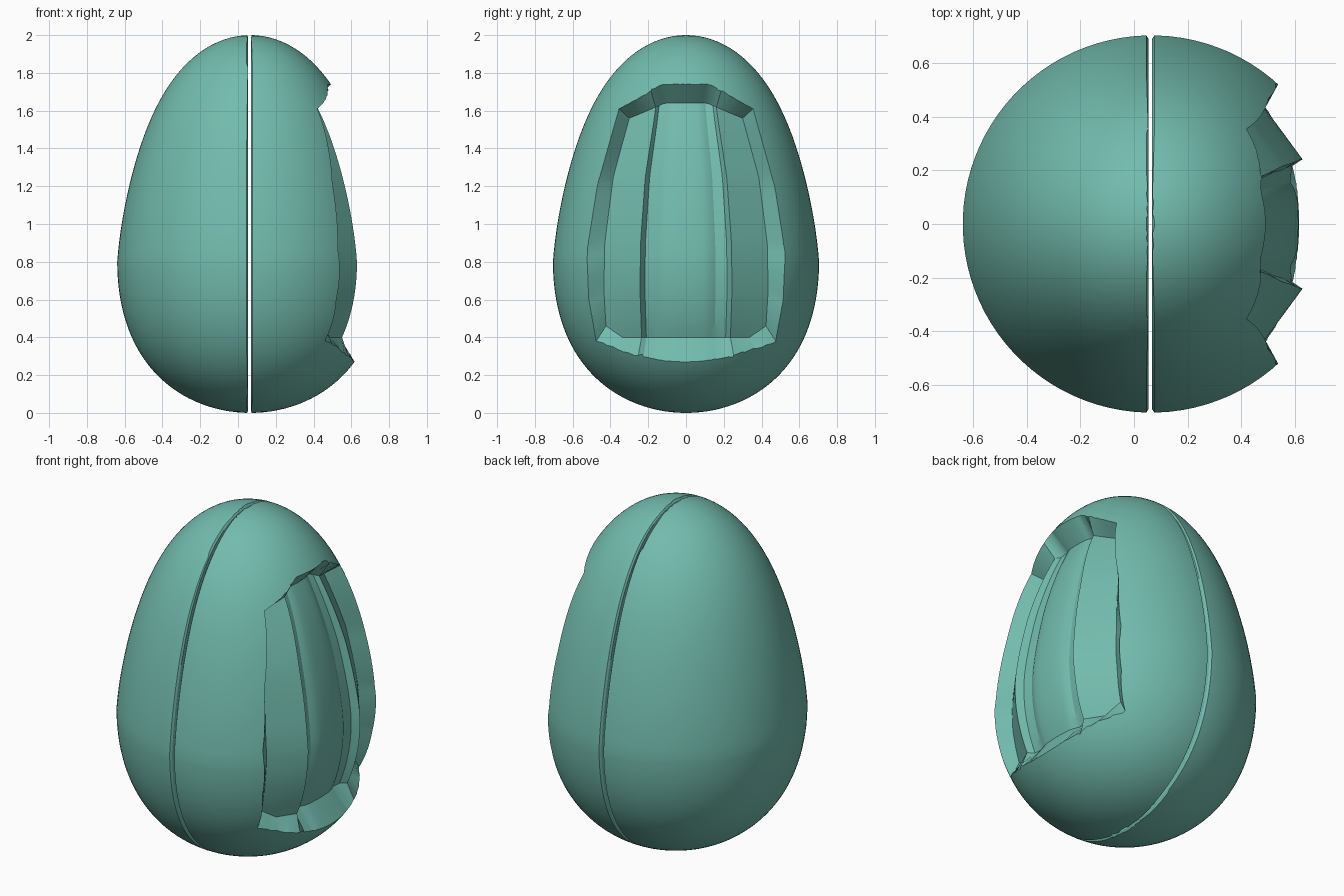
import bpy, bmesh, math
from mathutils import Vector

if "Cube" in bpy.data.objects:
    bpy.data.objects.remove(bpy.data.objects["Cube"])

CX, R = 0.065, 0.705          # egg axis and largest radius
GAP = 0.007                   # half the slot between the two shells


def egg_r(z):
    """Egg radius at height z, widest at z = 0.8."""
    if z > 0.8:
        t = min((z - 0.8) / 1.2, 1)
        return R * math.sqrt(1 - t * t) * (1 - 0.04 * math.sin(math.pi * t))
    t = min((0.8 - z) / 0.8, 1)
    return R * math.sqrt(1 - t * t) * (1 + 0.13 * t * t * (1 - t * 0.3))


def interp(table, x):
    for (a, fa), (b, fb) in zip(table, table[1:]):
        if x <= b:
            return fa + (fb - fa) * max(0, (x - a) / (b - a))
    return table[-1][1]


mat = bpy.data.materials.new("shell_green")
mat.diffuse_color = (0.17, 0.50, 0.42, 1)
mat.use_nodes = True
mat.node_tree.nodes["Principled BSDF"].inputs["Base Color"].default_value = mat.diffuse_color


def to_object(name, bm):
    bmesh.ops.recalc_face_normals(bm, faces=bm.faces)
    me = bpy.data.meshes.new(name)
    bm.to_mesh(me)
    bm.free()
    ob = bpy.data.objects.new(name, me)
    bpy.context.collection.objects.link(ob)
    return ob


def activate(ob):
    bpy.ops.object.select_all(action='DESELECT')
    ob.select_set(True)
    bpy.context.view_layer.objects.active = ob


def half_egg(name, side):
    """Lathed egg, cut flat beside the slot and given a small edge bevel."""
    bm = bmesh.new()
    n, m = 96, 64
    rings = []
    for i in range(1, m):
        c = math.cos(math.pi * i / m)
        z = 0.8 + (1.2 if c > 0 else 0.8) * c
        r = egg_r(z)
        rings.append([bm.verts.new((CX + r * math.cos(2 * math.pi * (j + .5) / n),
                                    r * math.sin(2 * math.pi * (j + .5) / n), z))
                      for j in range(n)])
    top, bot = bm.verts.new((CX, 0, 2)), bm.verts.new((CX, 0, 0))
    for j in range(n):
        k = (j + 1) % n
        bm.faces.new((top, rings[0][j], rings[0][k]))
        bm.faces.new((bot, rings[-1][k], rings[-1][j]))
        for a, b in zip(rings, rings[1:]):
            bm.faces.new((a[j], b[j], b[k], a[k]))
    xc = CX - 0.004 + side * GAP
    bmesh.ops.bisect_plane(bm, geom=bm.verts[:] + bm.edges[:] + bm.faces[:],
                           plane_co=(xc, 0, 0), plane_no=(-side, 0, 0), clear_outer=True)
    # flat wall with a chamfered rim
    edge = [e for e in bm.edges if e.is_boundary]
    ext = bmesh.ops.extrude_edge_only(bm, edges=edge)
    for v in [g for g in ext["geom"] if isinstance(g, bmesh.types.BMVert)]:
        d = Vector((0, v.co.y, v.co.z - 0.9))
        v.co -= d.normalized() * 0.012
    for v in {v for e in edge for v in e.verts}:
        v.co.x += side * 0.008
    bmesh.ops.holes_fill(bm, edges=[e for e in bm.edges if e.is_boundary], sides=0)
    return to_object(name, bm)


# Recess layout: u runs across, v runs up
W_IN = [(.40, .42), (.65, .435), (.9, .43), (1.25, .385), (1.56, .30), (1.65, .28)]
W_OUT = [(.27, .44), (.38, .475), (.6, .515), (.85, .525), (1.2, .47), (1.61, .355), (1.75, .32)]
FLOOR = [(0, .615), (.22, .61), (.3, .60), (.36, .585), (.5, .59), (.56, .63), (1, .49)]


def recess_point(u, v, outer):
    a = abs(u)
    if outer:
        zb, zt = .27 + .11 * a * a, 1.74 - .13 * max(0, (a - .4) / .6)
    else:
        zb, zt = .40 + .06 * max(0, (a - .8) / .2), 1.64 - .08 * max(0, (a - .4) / .6)
    z = zb + (zt - zb) * v
    y = u * interp(W_OUT if outer else W_IN, z)
    r = egg_r(z)
    if outer:
        return Vector((CX + math.sqrt(max(r * r - y * y, 0)), y, z))
    return Vector((CX + (interp(FLOOR, a) - CX) * (r - .15) / .555, y, z))


def recess_cutter():
    bm = bmesh.new()
    half = [.11, .22, .3, .36, .43, .5, .56, .68, .8, .9, 1]
    us = [-u for u in reversed(half)] + [0] + half
    vs = [i / 28 for i in range(29)]
    nu, nv = len(us), len(vs)
    # ribbed floor
    g = [[bm.verts.new(recess_point(u, v, False)) for u in us] for v in vs]
    for i in range(nv - 1):
        for j in range(nu - 1):
            bm.faces.new((g[i][j], g[i][j + 1], g[i + 1][j + 1], g[i + 1][j]))
    # sloping walls that continue past the shell
    ids = ([(0, j) for j in range(nu)] + [(i, nu - 1) for i in range(1, nv)]
           + [(nv - 1, j) for j in range(nu - 2, -1, -1)] + [(i, 0) for i in range(nv - 2, 0, -1)])
    loops = [[g[i][j] for i, j in ids], [], []]
    for i, j in ids:
        q = recess_point(us[j], vs[i], False)
        p = recess_point(us[j], vs[i], True)
        p2 = p + (p - q) * 0.5
        loops[1].append(bm.verts.new(p2))
        loops[2].append(bm.verts.new((1.2, p2.y, p2.z)))
    n = len(ids)
    for a, b in zip(loops, loops[1:]):
        for k in range(n):
            bm.faces.new((a[k], a[(k + 1) % n], b[(k + 1) % n], b[k]))
    bm.faces.new(loops[2])
    return to_object("recess_cutter", bm)


back_shell = half_egg("plain_shell_half", -1)
front_shell = half_egg("recessed_shell_half", 1)
cutter = recess_cutter()
cutter.hide_render = True

# carve the recess
mod = front_shell.modifiers.new("recess", 'BOOLEAN')
mod.operation, mod.object, mod.solver = 'DIFFERENCE', cutter, 'EXACT'
activate(front_shell)
bpy.ops.object.modifier_apply(modifier=mod.name)
bpy.data.objects.remove(cutter)

for ob in (back_shell, front_shell):
    ob.data.materials.clear()
    ob.data.materials.append(mat)
    activate(ob)
    bpy.ops.object.shade_smooth_by_angle(angle=math.radians(30))
